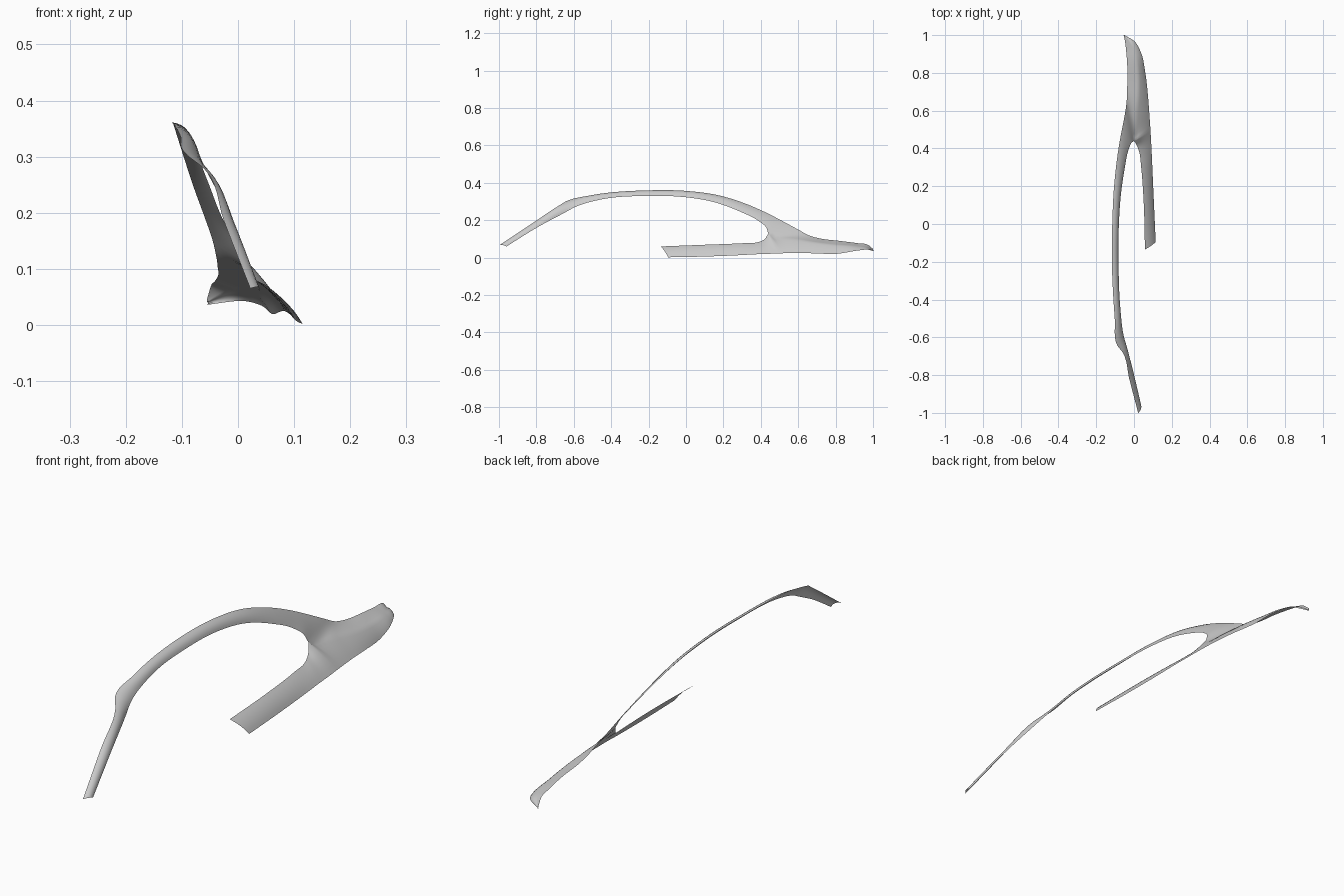
import bpy, bmesh
from mathutils import Vector

if "Cube" in bpy.data.objects:
    bpy.data.objects.remove(bpy.data.objects["Cube"])

N = 6   # samples between stations
W = 6   # faces across each strip


def V(p):
    y, x, z = p
    return Vector((x, y, z))


def smooth(pts):
    """Catmull-Rom curve through the stations."""
    p = [V(q) for q in pts]
    p = [2 * p[0] - p[1]] + p + [2 * p[-1] - p[-2]]
    out = []
    for i in range(1, len(p) - 2):
        a, b, c, d = p[i - 1:i + 3]
        # centripetal-style tangents avoid overshoot on uneven spacing
        ta, tb, tc = (b - a).length, (c - b).length, (d - c).length
        m1 = ((b - a) / ta * tb + (c - b) / tb * ta) / (ta + tb) * tb
        m2 = ((c - b) / tb * tc + (d - c) / tc * tb) / (tb + tc) * tb
        for k in range(N):
            t = k / N
            out.append((2*t**3 - 3*t*t + 1) * b + (t**3 - 2*t*t + t) * m1
                       + (3*t*t - 2*t**3) * c + (t**3 - t*t) * m2)
    out.append(p[-2])
    return out


# Outer (upper) edge of the arch, running on to the nose
outer = [(-1, .022, .065), (-.82, -.025, .185), (-.68, -.06, .278), (-.64, -.09, .302),
         (-.5, -.102, .335), (-.2, -.117, .36), (0, -.115, .357), (.18, -.107, .332),
         (.32, -.093, .288), (.43, -.077, .24), (.53, -.058, .188), (.6, -.045, .15),
         (.66, -.038, .118), (.72, -.036, .102), (.82, -.035, .09), (.92, -.042, .077),
         (.97, -.048, .07), (1, -.055, .047)]
# Inner edge of the arch to the fork, then the middle line of the nose
inner = [(-.96, .038, .06), (-.79, -.002, .165), (-.65, -.038, .24), (-.59, -.055, .272),
         (-.45, -.072, .312), (-.2, -.082, .33), (0, -.08, .323), (.15, -.07, .297),
         (.29, -.05, .246), (.39, -.03, .195), (.43, -.013, .16), (.44, 0, .13),
         (.58, .012, .1), (.68, .022, .083), (.8, .022, .068), (.91, .003, .063),
         (.97, -.025, .056), (1, -.055, .041)]
# Upper edge of the sill back to the fork, and its lower edge to the nose
sill_top = [(-.135, .058, .06), (.1, .052, .069), (.3, .038, .077), (.38, .028, .082),
            (.42, .013, .098), (.44, 0, .13)]
sill_low = [(-.095, .115, .002), (.1, .106, .006), (.28, .098, .013), (.37, .094, .018),
            (.43, .091, .02), (.5, .087, .023), (.6, .08, .025), (.69, .073, .023),
            (.8, .06, .02), (.91, .036, .037), (.965, .005, .043), (1, -.055, .036)]

A, B, D = smooth(outer), smooth(inner), smooth(sill_low)
C = smooth(sill_top)[:-1] + B[11 * N:]

bm = bmesh.new()


def loft(P, Q, bulge):
    """Strip between two edges, crowned outward by bulge(y)."""
    rows = []
    for i, (p, q) in enumerate(zip(P, Q)):
        j, k = max(i - 1, 0), min(i + 1, len(P) - 1)
        n = (q - p).cross((P[k] + Q[k]) - (P[j] + Q[j])).normalized()
        if n.x + n.z < 0:
            n = -n
        h = bulge((p.y + q.y) / 2)
        rows.append([bm.verts.new(p.lerp(q, t / W) + n * h * 4 * (t / W) * (1 - t / W))
                     for t in range(W + 1)])
    for r, s in zip(rows, rows[1:]):
        for t in range(W):
            f = bm.faces.new((r[t], r[t + 1], s[t + 1], s[t]))
            f.normal_update()
            if f.normal.x + f.normal.z < 0:
                f.normal_flip()


def fade(y):
    return max(0, min(1, (.6 - y) / .4))


loft(A, B, lambda y: .008 * fade(y))           # arch and upper nose
loft(C, D, lambda y: .003 + .003 * fade(y))    # sill and lower nose
bmesh.ops.remove_doubles(bm, verts=bm.verts, dist=.0004)

me = bpy.data.meshes.new("arch_trim")
bm.to_mesh(me)
bm.free()
ob = bpy.data.objects.new("arch_trim", me)
bpy.context.collection.objects.link(ob)

mat = bpy.data.materials.new("light grey")
mat.diffuse_color = (.6, .6, .6, 1)
mat.use_nodes = True
mat.node_tree.nodes["Principled BSDF"].inputs["Base Color"].default_value = mat.diffuse_color
me.materials.append(mat)

bpy.context.view_layer.objects.active = ob
ob.select_set(True)
bpy.ops.object.shade_smooth_by_angle(angle=.9)
